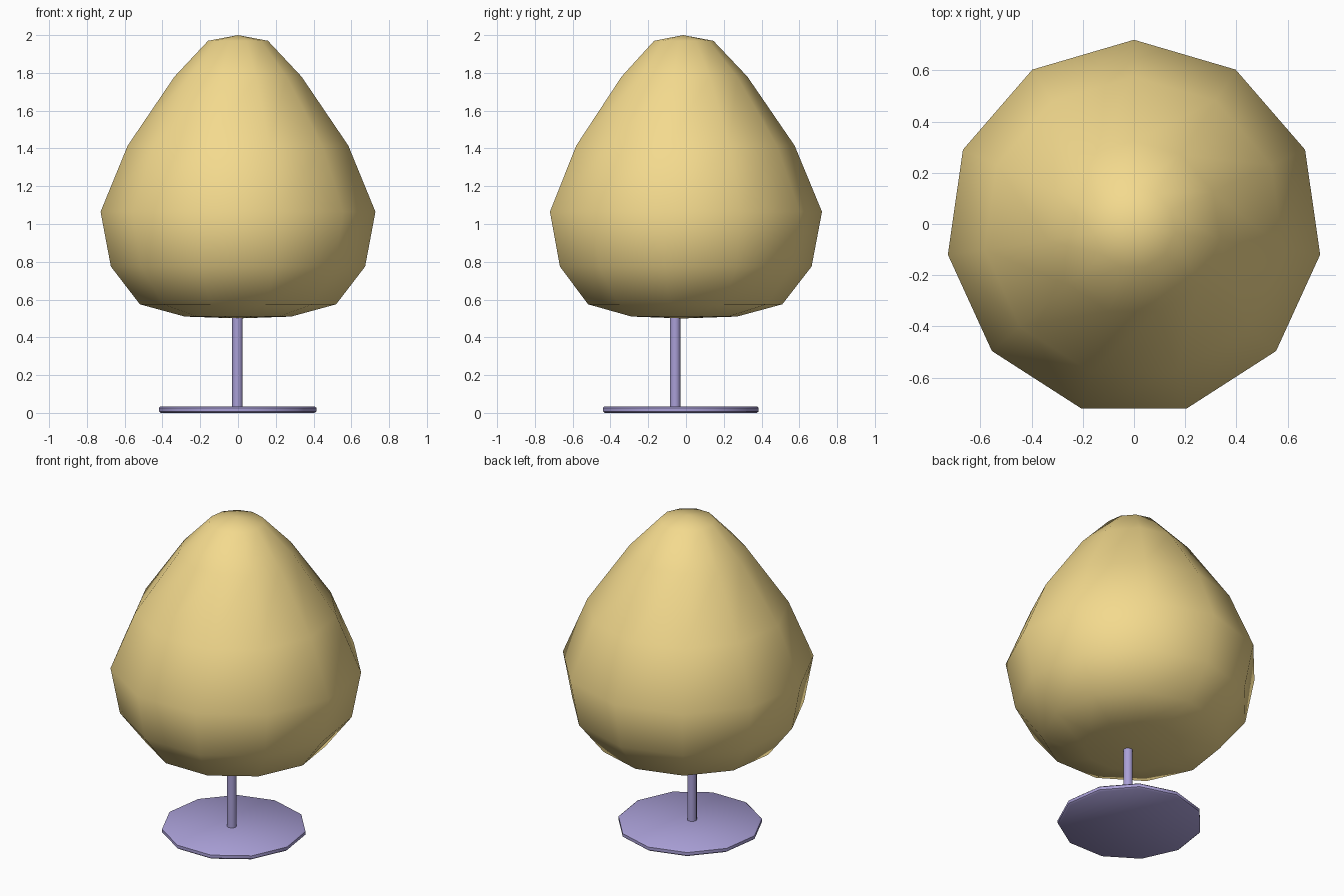
import bpy, bmesh, math

if "Cube" in bpy.data.objects:
    bpy.data.objects.remove(bpy.data.objects["Cube"])

SIDES = 11


def material(name, color):
    m = bpy.data.materials.new(name)
    m.diffuse_color = color
    m.use_nodes = True
    m.node_tree.nodes["Principled BSDF"].inputs["Base Color"].default_value = m.diffuse_color
    return m


def lathe(name, profile, x, y, mat, angle):
    """Revolve (radius, z) points, bottom to top, with a vertex facing +y."""
    bm = bmesh.new()
    rings = []
    for r, z in profile:
        n = 1 if r == 0 else SIDES
        rings.append([bm.verts.new((x + r * math.cos(math.pi / 2 + math.tau * i / SIDES),
                                    y + r * math.sin(math.pi / 2 + math.tau * i / SIDES), z))
                      for i in range(n)])
    for a, b in zip(rings, rings[1:]):
        for i in range(SIDES):
            j = (i + 1) % SIDES
            if len(a) == 1:
                bm.faces.new((a[0], b[j], b[i]))
            elif len(b) == 1:
                bm.faces.new((a[i], a[j], b[0]))
            else:
                bm.faces.new((a[i], a[j], b[j], b[i]))
    for ring in (rings[0], rings[-1]):
        if len(ring) > 1:
            bm.faces.new(ring)
    bmesh.ops.recalc_face_normals(bm, faces=bm.faces)
    me = bpy.data.meshes.new(name)
    bm.to_mesh(me)
    bm.free()
    me.materials.append(mat)
    ob = bpy.data.objects.new(name, me)
    bpy.context.collection.objects.link(ob)
    bpy.ops.object.select_all(action='DESELECT')
    ob.select_set(True)
    bpy.context.view_layer.objects.active = ob
    bpy.ops.object.shade_smooth_by_angle(angle=math.radians(angle))
    return ob


gold = material("foliage_gold", (0.90, 0.70, 0.27, 1))
violet = material("stand_violet", (0.40, 0.35, 0.68, 1))

# Egg-shaped foliage
lathe("foliage", [(0, 0.50), (0.285, 0.51), (0.525, 0.575), (0.68, 0.775), (0.735, 1.065),
                  (0.59, 1.415), (0.34, 1.78), (0.16, 1.97), (0, 2.0)],
      0, -0.015, gold, 80)

# Thin trunk
lathe("trunk", [(0.028, 0.02), (0.028, 0.53)], -0.003, -0.057, violet, 40)

# Base disc with softened rim
lathe("base_disc", [(0.411, 0), (0.421, 0.008), (0.421, 0.027), (0.411, 0.035)],
      -0.002, -0.036, violet, 40)
